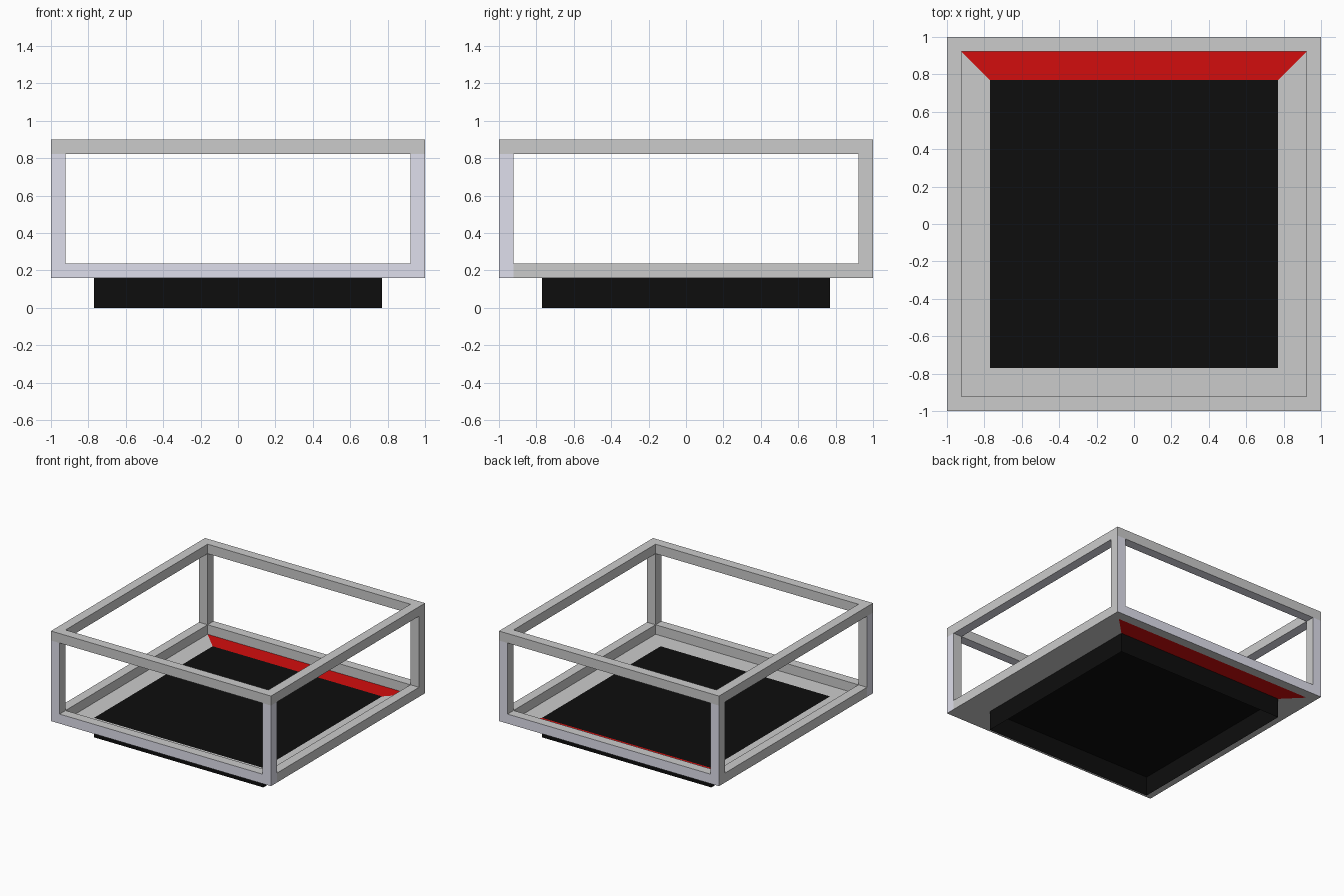
import bpy, bmesh

if "Cube" in bpy.data.objects:
    bpy.data.objects.remove(bpy.data.objects["Cube"])

HALF, INNER, BASE = 1.0, 0.922, 0.77
Z0, Z1, T = 0.16, 0.90, 0.078


def material(name, rgb):
    m = bpy.data.materials.new(name)
    m.diffuse_color = (*rgb, 1)
    m.use_nodes = True
    m.node_tree.nodes["Principled BSDF"].inputs["Base Color"].default_value = m.diffuse_color
    return m


grey = material("grey", (0.8, 0.8, 0.8))
bluish = material("bluish_grey", (0.74, 0.74, 0.84))
red = material("red", (0.65, 0.004, 0.004))
black = material("black", (0.004, 0.004, 0.004))


def finish(bm, name, mats):
    me = bpy.data.meshes.new(name)
    bm.to_mesh(me)
    bm.free()
    for m in mats:
        me.materials.append(m)
    ob = bpy.data.objects.new(name, me)
    bpy.context.collection.objects.link(ob)
    return ob


# Open box frame: outer shell of the filled cells in a 3x3x3 grid
xs = [-HALF, -INNER, INNER, HALF]
grid = [xs, xs, [Z0, Z0 + T, Z1 - T, Z1]]


def filled(c):
    return all(0 <= i <= 2 for i in c) and sum(i != 1 for i in c) >= 2


bm = bmesh.new()
cells = [(i, j, k) for i in range(3) for j in range(3) for k in range(3)]
for c in filter(filled, cells):
    for axis in range(3):
        for side in (0, 1):
            n = list(c)
            n[axis] += 2 * side - 1
            if filled(n):
                continue
            u, v = (axis + 1) % 3, (axis + 2) % 3
            quad = []
            for du, dv in ((0, 0), (1, 0), (1, 1), (0, 1)):
                p = list(c)
                p[axis] += side
                p[u] += du
                p[v] += dv
                quad.append(bm.verts.new([grid[a][p[a]] for a in range(3)]))
            if not side:
                quad.reverse()
            f = bm.faces.new(quad)
            # bluish panels: lower front and back, front posts, top undersides
            outer = n[axis] in (-1, 3)
            low = c[2] < 2
            if ((outer and axis == 1 and low)
                    or (outer and axis == 0 and c[1] == 0 and low)
                    or (axis == 2 and side == 0 and c[2] == 2)):
                f.material_index = 1
bmesh.ops.remove_doubles(bm, verts=bm.verts, dist=1e-4)
finish(bm, "frame", [grey, bluish])

# Mitred floor border strips, the back one red
corners = [(-1, -1), (1, -1), (1, 1), (-1, 1)]
names = ["front", "right", "back", "left"]
for i, side in enumerate(names):
    a, b = corners[i], corners[(i + 1) % 4]
    bm = bmesh.new()
    bm.faces.new([bm.verts.new((p[0] * s, p[1] * s, Z0))
                  for p, s in ((a, INNER), (b, INNER), (b, BASE), (a, BASE))])
    finish(bm, side + "_floor_strip", [red if side == "back" else grey])

# Black base: thin shell, open underneath
bm = bmesh.new()
bmesh.ops.create_cube(bm, size=1)
for v in bm.verts:
    v.co = (v.co.x * 2 * BASE, v.co.y * 2 * BASE, (v.co.z + 0.5) * Z0)
bm.normal_update()
bmesh.ops.delete(bm, geom=[f for f in bm.faces if f.normal.z < -0.5], context='FACES_ONLY')
finish(bm, "base", [black])
